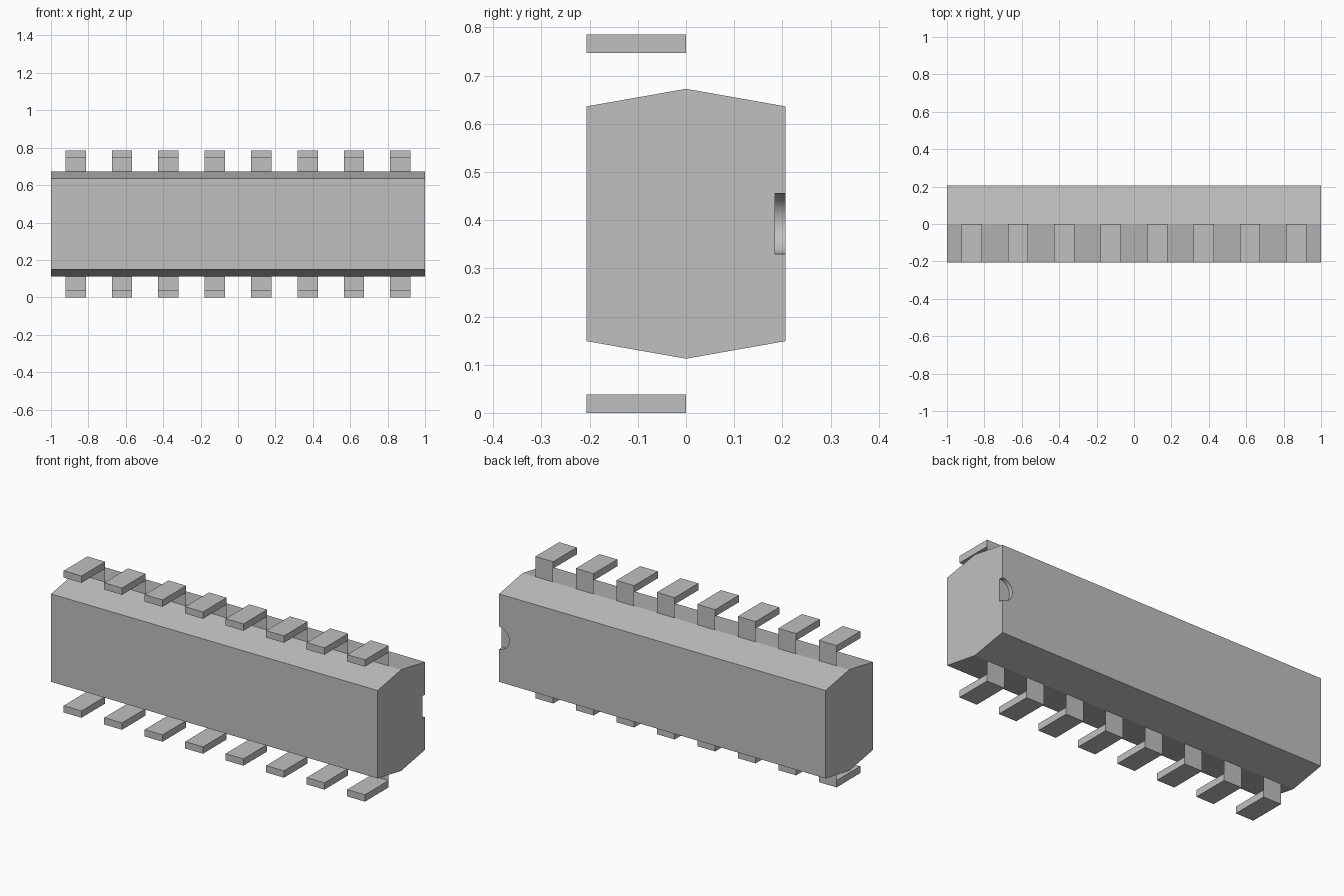
import bpy
import bmesh
from mathutils import Matrix

cube = bpy.data.objects.get("Cube")
if cube:
    bpy.data.objects.remove(cube, do_unlink=True)

MID = 0.3925                      # height of the mirror plane
DEPTH = 0.207                     # half depth of the body
RIDGE, SHOULDER = 0.28, 0.2435    # body half heights
LEG_IN, LEG_OUT = 0.3545, 0.3925  # leg foot, measured from the mirror plane
LEG_W, LEG_COUNT, LEG_END = 0.109, 8, 0.868

grey = bpy.data.materials.new("light grey")
grey.use_nodes = True
colour = (0.53, 0.53, 0.53, 1)
grey.diffuse_color = colour
grey.node_tree.nodes["Principled BSDF"].inputs["Base Color"].default_value = colour


def make_object(name, bm):
    mesh = bpy.data.meshes.new(name)
    bm.to_mesh(mesh)
    bm.free()
    mesh.materials.append(grey)
    obj = bpy.data.objects.new(name, mesh)
    bpy.context.collection.objects.link(obj)
    return obj


# Body: six-sided profile extruded along x
bm = bmesh.new()
profile = [(-DEPTH, -SHOULDER), (0, -RIDGE), (DEPTH, -SHOULDER),
           (DEPTH, SHOULDER), (0, RIDGE), (-DEPTH, SHOULDER)]
end = bm.faces.new([bm.verts.new((-1, y, MID + z)) for y, z in profile])
extruded = bmesh.ops.extrude_face_region(bm, geom=[end])["geom"]
bmesh.ops.translate(bm, vec=(2, 0, 0),
                    verts=[v for v in extruded if isinstance(v, bmesh.types.BMVert)])
bmesh.ops.recalc_face_normals(bm, faces=bm.faces)
body = make_object("body", bm)

# Shallow half-round notch in the back at the +x end
bm = bmesh.new()
bmesh.ops.create_cone(bm, cap_ends=True, segments=48, radius1=0.0625,
                      radius2=0.0625, depth=0.1,
                      matrix=Matrix.Translation((1, 0.235, MID)) @ Matrix.Rotation(1.5707963, 4, "X"))
cutter = make_object("notch_cutter", bm)
cutter.hide_render = True
cut = body.modifiers.new("notch", "BOOLEAN")
cut.operation = "DIFFERENCE"
cut.solver = "EXACT"
cut.object = cutter
bpy.context.view_layer.objects.active = body
body.select_set(True)
bpy.ops.object.modifier_apply(modifier=cut.name)
bpy.data.objects.remove(cutter, do_unlink=True)
bpy.ops.object.shade_smooth_by_angle(angle=0.15)


# Leg: flat foot pointing forward, joined to the body ridge by a thin sheet
def make_leg(name, x, side):
    bm = bmesh.new()
    foot_z = MID + side * (LEG_IN + LEG_OUT) / 2
    size = Matrix.Diagonal((LEG_W, DEPTH, LEG_OUT - LEG_IN, 1))
    bmesh.ops.create_cube(bm, size=1, matrix=Matrix.Translation((x, -DEPTH / 2, foot_z)) @ size)
    low, high = sorted((MID + side * RIDGE, MID + side * LEG_IN))
    left, right = x - LEG_W / 2, x + LEG_W / 2
    bm.faces.new([bm.verts.new((px, 0, pz)) for px, pz in
                  ((right, low), (left, low), (left, high), (right, high))])
    make_object(name, bm)


for i in range(LEG_COUNT):
    x = -LEG_END + 2 * LEG_END * i / (LEG_COUNT - 1)
    make_leg(f"upper_leg_{i + 1}", x, 1)
    make_leg(f"lower_leg_{i + 1}", x, -1)
